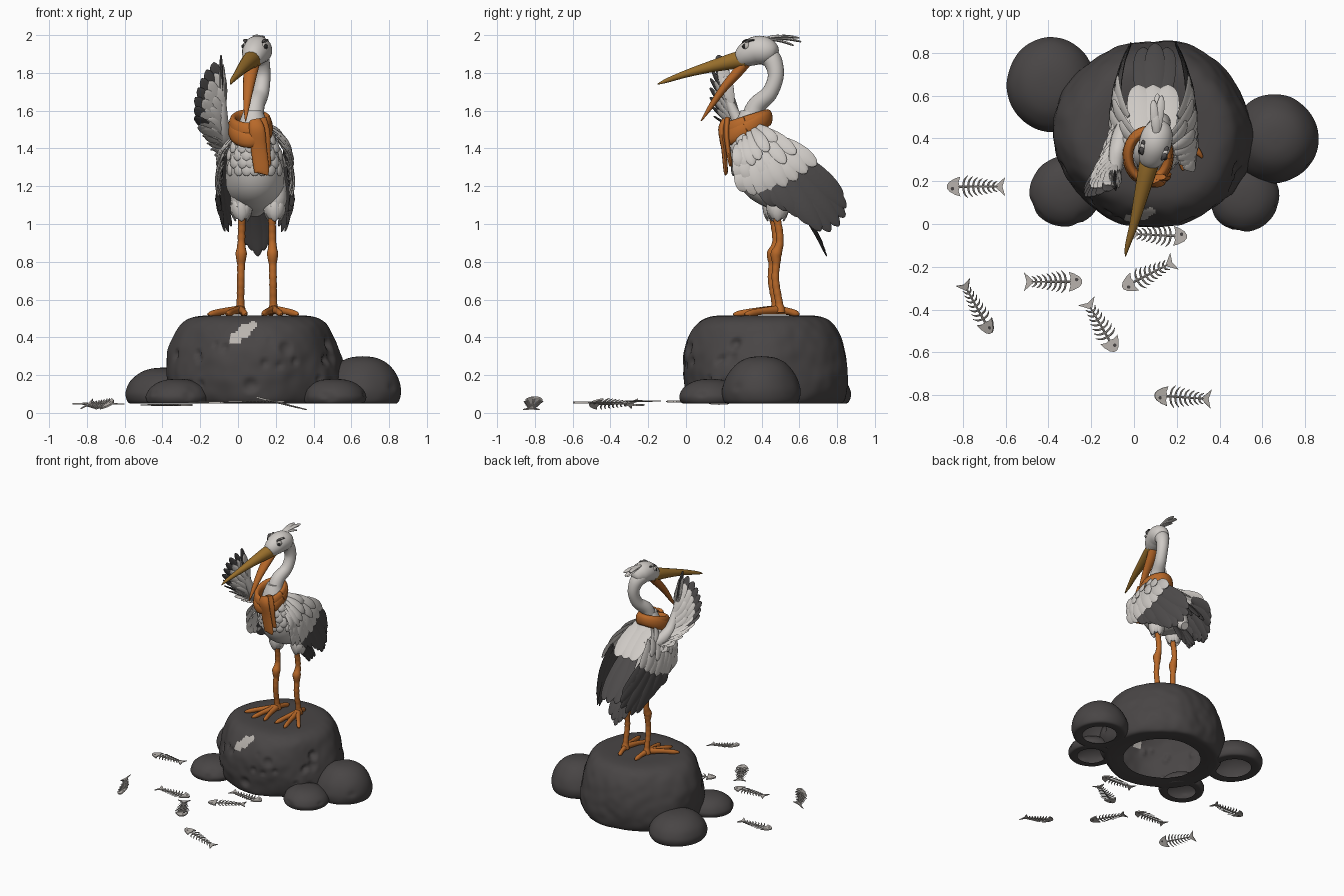
import bpy, bmesh, math, random
from mathutils import Vector as V, Matrix, noise
from mathutils.bvhtree import BVHTree

if "Cube" in bpy.data.objects:
    bpy.data.objects.remove(bpy.data.objects["Cube"])
random.seed(4)


def material(name, rgb):
    m = bpy.data.materials.new(name)
    m.diffuse_color = (*rgb, 1)
    m.use_nodes = True
    m.node_tree.nodes["Principled BSDF"].inputs["Base Color"].default_value = m.diffuse_color
    return m


WHITE = material("white_plumage", (0.62, 0.59, 0.56))
DARK = material("dark_feather", (0.075, 0.070, 0.070))
ROCK = material("rock_grey", (0.066, 0.060, 0.060))
ORANGE = material("orange", (0.48, 0.14, 0.022))
GOLD = material("beak_gold", (0.32, 0.16, 0.025))
BONE = material("bone", (0.48, 0.45, 0.42))
BLACK = material("eye_black", (0.02, 0.02, 0.02))


def make(name, bm, mats, angle=60):
    bmesh.ops.recalc_face_normals(bm, faces=bm.faces)
    me = bpy.data.meshes.new(name)
    bm.to_mesh(me)
    for m in mats:
        me.materials.append(m)
    for p in me.polygons:
        p.use_smooth = True
    me.set_sharp_from_angle(angle=math.radians(angle))
    ob = bpy.data.objects.new(name, me)
    bpy.context.collection.objects.link(ob)
    return ob


def spline(pts, sub):
    out = []
    for i in range(len(pts) - 1):
        a, b, c, d = (pts[max(i - 1, 0)], pts[i], pts[i + 1], pts[min(i + 2, len(pts) - 1)])
        for k in range(sub):
            t = k / sub
            out.append([0.5 * (2 * q + (r - p) * t + (2 * p - 5 * q + 4 * r - s) * t * t
                        + (3 * q - p - 3 * r + s) * t ** 3) for p, q, r, s in zip(a, b, c, d)])
    return out + [list(pts[-1])]


def loft(bm, pts, side=(1, 0, 0), n=14, sub=4, mat=0):
    """Tube through (x, y, z, half width along side, half depth)."""
    pts = spline([p if len(p) == 5 else (*p, p[3]) for p in pts], sub)
    rings = []
    for i, p in enumerate(pts):
        t = (V(pts[min(i + 1, len(pts) - 1)][:3]) - V(pts[max(i - 1, 0)][:3])).normalized()
        a = V(side)
        a = (a - t * a.dot(t)).normalized()
        b = t.cross(a)
        rings.append([bm.verts.new(V(p[:3]) + a * p[3] * math.cos(2 * math.pi * k / n)
                      + b * p[4] * math.sin(2 * math.pi * k / n)) for k in range(n)])
    faces = [bm.faces.new((r[k], r[(k + 1) % n], s[(k + 1) % n], s[k]))
             for r, s in zip(rings, rings[1:]) for k in range(n)]
    faces += [bm.faces.new(rings[0]), bm.faces.new(rings[-1])]
    for f in faces:
        f.material_index = mat


def tube(name, pts, mat, **kw):
    bm = bmesh.new()
    loft(bm, pts, **kw)
    return make(name, bm, [mat])


def feather(bm, base, tip, nrm, w, mat=0, bend=0.012, thick=0.007):
    base, tip, nrm = V(base), V(tip), V(nrm).normalized()
    prof = ((0, .45), (.3, .85), (.65, 1), (.88, .75), (.97, .4), (1, .1))
    pts = [(*(base.lerp(tip, t) + nrm * bend * math.sin(math.pi * t)), w * k, thick * (.4 + .6 * k))
           for t, k in prof]
    loft(bm, pts, nrm.cross(tip - base), 8, 2, mat)


def along(pts, t):
    f = min(t, .9999) * (len(pts) - 1)
    i = int(f)
    return V(pts[i]).lerp(V(pts[i + 1]), f - i)


# Rocks: hollow lathed shells with noise and small dents
BOULDER = [(.62, .02), (.80, 0), (.93, .02), (.99, .2), (1, .42), (.96, .65), (.87, .85), (.75, .96), (.58, 1), (.3, 1), (0, 1)]
DOME = [(.60, .02), (.78, 0), (.92, .02), (.99, .18), (.98, .36), (.86, .62), (.62, .85), (.32, .97), (0, 1)]


def rock(name, c, rx, ry, h, prof, n, sub, dents, patch=False):
    bm = bmesh.new()
    marks = []
    for _ in range(dents):
        a = random.uniform(-2.9, -0.2)
        marks.append((V((math.cos(a) * rx * .97, math.sin(a) * ry * .97, h * random.uniform(.15, .8))),
                      random.uniform(.02, .045)))
    rings = []
    for r, z in spline(prof, sub):
        ring = []
        for k in range(n):
            a = 2 * math.pi * k / n
            p = V((max(r, 0) * rx * math.cos(a), max(r, 0) * ry * math.sin(a), z * h))
            s = 1 + .05 * noise.noise((p + V(c)) * 4) + .012 * noise.noise((p + V(c)) * 14)
            for q, rad in marks:
                d = (p - q).length / rad
                if d < 1:
                    s -= .04 * (1 - d * d)
            p.x *= s
            p.y *= s
            ring.append(bm.verts.new(p + V(c)))
        rings.append(ring)
    for r, s in zip(rings, rings[1:]):
        for k in range(n):
            f = bm.faces.new((r[k], r[(k + 1) % n], s[(k + 1) % n], s[k]))
            m = f.calc_center_median()
            u, w = m.x - .025, m.z - .425
            u, w = u * .8 + w * .6, w * .8 - u * .6
            # pale splash on the front of the boulder
            if patch and m.y < .3 and (u / .09) ** 2 + (w / (.032 + .008 * math.sin(u * 90))) ** 2 < 1:
                f.material_index = 1
    bmesh.ops.remove_doubles(bm, verts=bm.verts, dist=1e-5)
    make(name, bm, [ROCK, BONE])


rock("main_rock", (.09, .42, .05), .46, .44, .465, BOULDER, 220, 7, 22, True)
rock("rock_back_left", (-.39, .65, .05), .21, .22, .19, DOME, 64, 4, 0)
rock("rock_front_left", (-.32, .155, .05), .17, .165, .13, DOME, 64, 4, 4)
rock("rock_right", (.66, .40, .05), .205, .21, .25, DOME, 64, 4, 4)
rock("rock_front_right", (.51, .13, .05), .17, .165, .13, DOME, 64, 4, 4)

# Body, neck and head
body_bm = bmesh.new()
loft(body_bm, [(.08, .34, 1.6, .05), (.08, .34, 1.5, .09), (.085, .37, 1.4, .135), (.09, .43, 1.28, .155, .165),
               (.09, .5, 1.2, .15, .14), (.09, .6, 1.12, .09, .08), (.09, .68, 1.05, .03)], n=28, sub=6)
body_bm.normal_update()
bmesh.ops.recalc_face_normals(body_bm, faces=body_bm.faces)
tree = BVHTree.FromBMesh(body_bm)
make("body", body_bm, [WHITE])
tube("neck", [(.08, .33, 1.5, .06), (.09, .37, 1.62, .05), (.12, .44, 1.69, .043), (.13, .475, 1.78, .042),
              (.118, .46, 1.86, .05), (.1, .42, 1.9, .06)], WHITE, n=20, sub=6)
tube("head", [(.12, .485, 1.9, .015), (.117, .47, 1.905, .045), (.112, .43, 1.915, .07), (.1, .38, 1.92, .076),
              (.087, .33, 1.9, .068), (.075, .29, 1.875, .05), (.07, .27, 1.865, .03)], WHITE, n=24, sub=5)
tube("upper_beak", [(.08, .32, 1.872, .05), (.065, .26, 1.865, .045), (.03, .12, 1.83, .032, .03),
                    (0, 0, 1.795, .021, .02), (-.03, -.1, 1.76, .012), (-.04, -.15, 1.74, .003)], GOLD)
tube("lower_beak", [(.078, .32, 1.86, .04, .03), (.066, .27, 1.80, .037, .028), (.055, .2, 1.72, .028, .022),
                    (.045, .13, 1.62, .016, .014), (.04, .08, 1.545, .003)], ORANGE)


def ball(name, c, r, mat):
    bm = bmesh.new()
    bmesh.ops.create_uvsphere(bm, u_segments=16, v_segments=10, radius=r, matrix=Matrix.Translation(c))
    make(name, bm, [mat])


fwd, lat = V((-.26, -.966, 0)), V((.966, -.26, 0))
for s, tag in ((1, "right"), (-1, "left")):
    e = V((.09, .335, 1.94)) + lat * s * .048
    ball("eye_" + tag, e, .022, BONE)
    ball("pupil_" + tag, e + lat * s * .011 + fwd * .01, .0125, BLACK)
    bm = bmesh.new()
    for k in range(3):
        b = e + fwd * (.024 - .016 * k) + V((0, 0, .021))
        feather(bm, b, b - fwd * .035 + lat * s * .012 + V((0, 0, .012)), (0, 0, 1), .011, k % 2, .006, .005)
    make("brow_" + tag, bm, [DARK, WHITE])
bm = bmesh.new()
for tip in ((.11, .61, 1.965), (.13, .60, 1.985), (.09, .58, 1.99), (.12, .57, 1.945), (.1, .53, 1.99)):
    feather(bm, (.105, .40, 1.975), tip, (0, 0, 1), .02)
make("crest", bm, [WHITE])

# Breast scallops laid on the body surface
bm = bmesh.new()
for row in range(5):
    for k in range(-3, 4):
        x, z = .088 + (k + .5 * (row % 2)) * .042, 1.30 + row * .04
        hit, nrm, _, _ = tree.ray_cast(V((x, -1, z)), V((0, 1, 0)))
        if hit:
            down = (V((0, 0, -1)) + nrm * nrm.z).normalized()
            feather(bm, hit - down * .03, hit + down * .045 + nrm * .008, nrm, .027, 0, .006)
make("breast_feathers", bm, [WHITE])

# Scarf
for name, r, drop, tilt in (("scarf_wrap", 1, 1.527, .32), ("scarf_fold", 1.06, 1.505, .48)):
    ring = []
    for k in range(25):
        a = 2 * math.pi * k / 24
        y = .112 * r * math.sin(a)
        ring.append((.066 + .092 * r * math.cos(a), .318 + y, drop + y * tilt, .045, .022))
    tube(name, ring, ORANGE, side=(0, 0, 1), n=12, sub=2)
tube("scarf_tail_front", [(.09, .205, 1.55, .03, .015), (.1, .188, 1.5, .042, .018), (.11, .2, 1.4, .042, .014),
                          (.125, .21, 1.285, .04, .012), (.125, .21, 1.265, .03, .006)], ORANGE)
tube("scarf_tail_back", [(.12, .22, 1.56, .03, .015), (.135, .215, 1.48, .035, .015), (.142, .225, 1.38, .03, .012),
                         (.145, .235, 1.32, .03, .01), (.145, .235, 1.305, .02, .005)], ORANGE)

# Legs, thighs and feet
TOES = [[(-.16, .31), (-.06, .26), (.04, .27), (.03, .6)], [(.13, .28), (.23, .25), (.32, .31), (.17, .6)]]
for tag, x, y, toes in (("left", .012, .465, TOES[0]), ("right", .188, .485, TOES[1])):
    bm = bmesh.new()
    n = 26
    pts = []
    for i in range(n + 1):
        z = .53 + .55 * i / n
        knee = math.exp(-((z - .84) / .035) ** 2)
        foot = math.exp(-((z - .53) / .03) ** 2)
        pts.append((x + (.1 - x) * .1 * i / n, y + .012 * math.cos(i / n * 9) - .012 * knee, z,
                    .019 + .010 * knee + .012 * foot + .0015 * (i % 2)))
    loft(bm, pts, n=12, sub=2)
    for tx, ty in toes:
        a, b = V((x, y, .545)), V((tx, ty, .522))
        m = a.lerp(b, .5) + V((0, 0, .004))
        k = a.lerp(b, .85)
        loft(bm, [(*a, .024), (*m, .018, .016), (*k, .017, .015), (*b, .005)], (0, 0, 1), 10, 4)
    make("leg_" + tag, bm, [ORANGE])
    bm = bmesh.new()
    loft(bm, [(x + .01, y, 1.25, .05), (x + .01, y, 1.14, .062), (x + .006, y, 1.07, .042), (x + .004, y, 1.04, .02)])
    for i in range(8):
        d = V((math.cos(i * math.pi / 4), math.sin(i * math.pi / 4), 0))
        c = V((x + .006, y, 0))
        feather(bm, c + d * .05 + V((0, 0, 1.13)), c + d * .03 + V((0, 0, 1.015 + .012 * (i % 2))), d, .024)
    make("thigh_" + tag, bm, [WHITE])

# Folded wings, mirrored across the body centre; rows of (bases, tips, count, width, colour)
ROWS = [([(.57, 1.38), (.5, 1.32), (.38, 1.22)],
         [(.83, 1.14), (.855, 1.06), (.81, .99), (.74, .945), (.66, 1.0), (.58, 1.06), (.48, 1.1)], 10, .046, 1),
        ([(.5, 1.45), (.4, 1.38), (.28, 1.31)], [(.69, 1.31), (.6, 1.24), (.5, 1.18), (.4, 1.14), (.31, 1.17)], 8, .042, 0),
        ([(.42, 1.5), (.34, 1.44), (.27, 1.37)], [(.58, 1.37), (.47, 1.27), (.38, 1.22), (.29, 1.23)], 7, .036, 0),
        ([(.38, 1.52), (.32, 1.48), (.27, 1.42)], [(.48, 1.43), (.4, 1.35), (.34, 1.3), (.28, 1.3)], 6, .032, 0)]
for s, tag in ((1, "right"), (-1, "left")):
    def wp(p, lift):
        off = .195 * math.sqrt(max(0, 1 - ((p[0] - .48) / .45) ** 2)) * min(1, (1.62 - p[1]) / .26)
        return V((.09 + s * (off + lift), p[0], p[1]))
    bm = bmesh.new()
    for j, (bases, tips, cnt, w, mat) in enumerate(ROWS):
        for i in range(cnt):
            t = i / (cnt - 1)
            lift = .008 * j + .004 * (i % 2) - .012
            feather(bm, wp(along(bases, t), lift - .008), wp(along(tips, t), lift), (s, 0, .35), w, mat, .02)
    make("folded_wing_" + tag, bm, [WHITE, DARK])

# Tail and rump feathers
bm = bmesh.new()
for i in range(-2, 3):
    feather(bm, (.09 + .02 * i, .55, 1.15), (.105 + .03 * i, .745 - .01 * abs(i), .83 + .03 * abs(i)), (0, 1, .4), .036)
for i in (-1, 0, 1):
    feather(bm, (.09 + .05 * i, .56, 1.35), (.10 + .055 * i, .845 - .02 * abs(i), 1.05), (0, .7, .7), .048)
make("tail", bm, [DARK])
bm = bmesh.new()
for i in (-1, 0, 1):
    feather(bm, (.09 + .05 * i, .38, 1.52), (.09 + .07 * i, .65, 1.33), (0, .5, .85), .06)
make("back_feathers", bm, [WHITE])

# Raised waving wing: dark primaries sandwiched between pale coverts
tube("raised_wing_arm", [(.0, .52, 1.4, .04), (-.05, .42, 1.42, .05), (-.08, .32, 1.48, .04),
                         (-.085, .25, 1.6, .028), (-.085, .2, 1.74, .012)], WHITE)
bases = [(-.01, .52, 1.4), (-.06, .4, 1.41), (-.08, .33, 1.45), (-.085, .28, 1.54), (-.085, .24, 1.64)]
tips = [(-.12, .40, 1.37), (-.165, .24, 1.44), (-.225, .15, 1.56), (-.225, .125, 1.68), (-.18, .13, 1.80), (-.09, .17, 1.895)]
bm = bmesh.new()
for layer, (cnt, reach, w) in enumerate(((13, 1, .036), (12, .8, .036), (12, .8, .036), (10, .55, .03), (10, .55, .03))):
    for i in range(cnt):
        t = i / (cnt - 1)
        b, e = along(bases, t), along(tips, t)
        nrm = (e - b).cross(along(bases, min(t + .1, 1)) - along(bases, max(t - .1, 0))).normalized()
        sgn = (0, 1, -1, 1, -1)[layer]
        off = nrm * sgn * (.010 if layer < 3 else .018)
        dark = layer == 0 and t > .35
        feather(bm, b + off, b.lerp(e, reach) + off, nrm, w, int(dark), .004 * sgn)
make("raised_wing", bm, [WHITE, DARK])

# Fish skeleton, head towards +x, shared by all copies
bm = bmesh.new()


def plate(bm, outline, t):
    f = bm.faces.new([bm.verts.new((x, y, -t / 2)) for x, y in outline])
    ext = bmesh.ops.extrude_face_region(bm, geom=[f])["geom"]
    bmesh.ops.translate(bm, vec=(0, 0, t), verts=[v for v in ext if isinstance(v, bmesh.types.BMVert)])


plate(bm, [(.138, .008), (.125, .024), (.1, .038), (.075, .046), (.083, .02), (.078, 0), (.083, -.02),
           (.075, -.046), (.1, -.038), (.125, -.024), (.138, -.008)], .009)
plate(bm, [(-.092, .006), (-.135, .045), (-.122, 0), (-.135, -.045), (-.092, -.006)], .006)
loft(bm, [(.085, 0, 0, .006), (0, 0, 0, .005), (-.1, 0, 0, .004)], (0, 1, 0), 8, 3)
for i in range(7):
    x, l = .062 - i * .023, .052 - .0045 * i
    for s in (-1, 1):
        loft(bm, [(x, 0, 0, .005), (x - .006, s * l * .6, 0, .0045), (x - .022, s * l, 0, .0015)], (1, 0, 0), 6, 3)
for s in (-1, 1):
    bmesh.ops.create_circle(bm, cap_ends=True, segments=14, radius=.008, matrix=Matrix.Translation((.112, .01, s * .0052)))
for f in bm.faces:
    if len(f.verts) == 14:
        f.material_index = 1
fish = make("fish_bones", bm, [BONE, ROCK], 35)
# centre x, y, z, heading, pitch, roll in degrees
SPOTS = [(-.737, .175, .048, 180, 0, 0), (-.38, -.27, .042, 0, 0, 0), (-.735, -.39, .048, -61, 0, 35),
         (.11, -.052, .06, -3, 0, 0), (.07, -.235, .062, 207, 0, 0), (-.155, -.475, .055, -60, 0, 0),
         (.23, -.81, .05, 176, -14, 0)]
for i, (x, y, z, h, p, r) in enumerate(SPOTS):
    ob = fish if i == 0 else bpy.data.objects.new("fish_bones_%d" % (i + 1), fish.data)
    if i:
        bpy.context.collection.objects.link(ob)
    ob.location = (x, y, z)
    ob.rotation_euler = [math.radians(v) for v in (r, p, h)]
